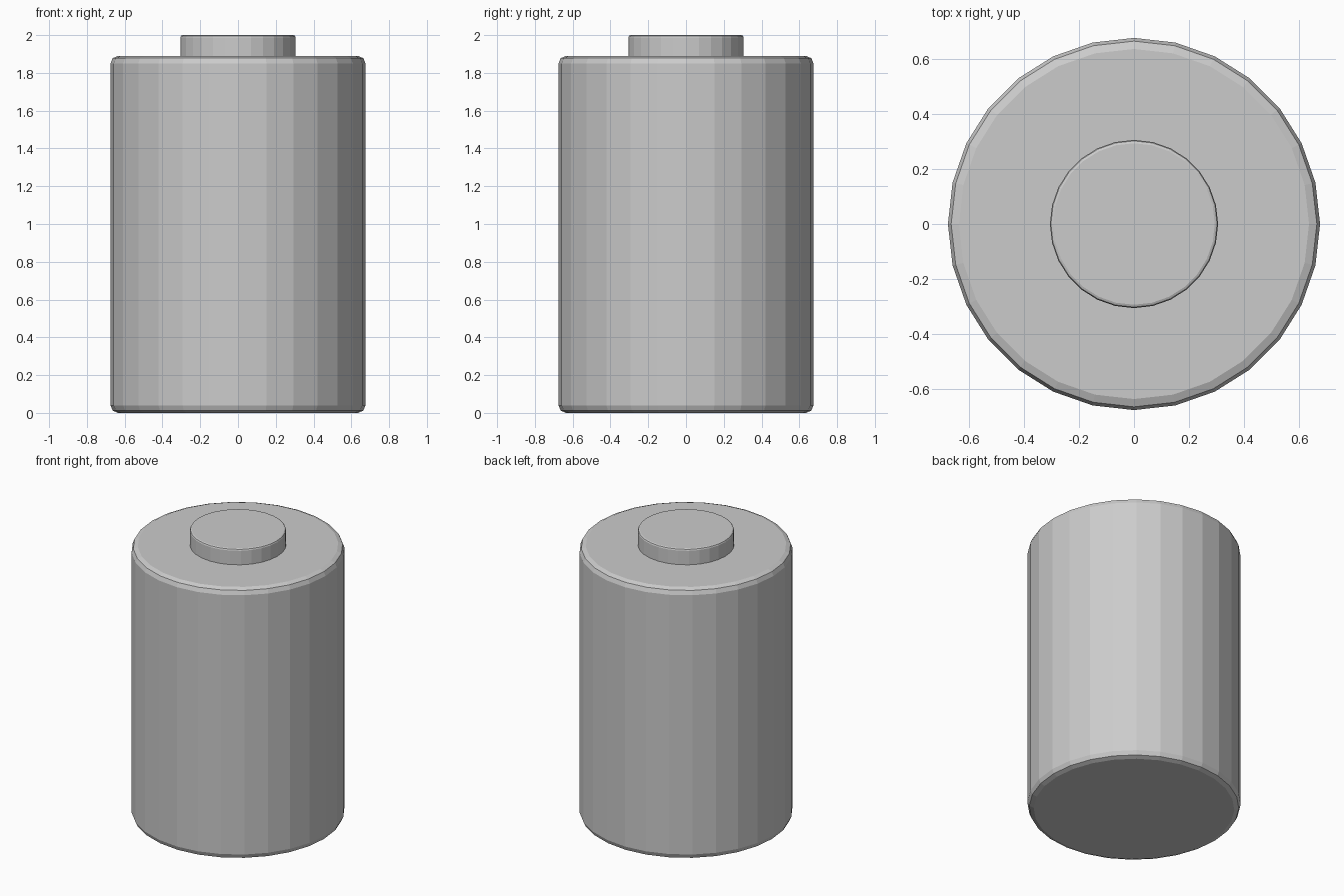
import bpy, bmesh
from math import cos, sin, pi

if "Cube" in bpy.data.objects:
    bpy.data.objects.remove(bpy.data.objects["Cube"])

SIDES = 28


def lathe(name, profile):
    """Closed faceted solid turned around z from (radius, z) points, bottom to top."""
    bm = bmesh.new()
    rings = [[bm.verts.new((r * cos(2 * pi * i / SIDES), r * sin(2 * pi * i / SIDES), z))
              for i in range(SIDES)] for r, z in profile]
    for low, high in zip(rings, rings[1:]):
        for i in range(SIDES):
            j = (i + 1) % SIDES
            bm.faces.new((low[i], low[j], high[j], high[i]))
    bm.faces.new(rings[0][::-1])
    bm.faces.new(rings[-1])
    mesh = bpy.data.meshes.new(name)
    bm.to_mesh(mesh)
    bm.free()
    obj = bpy.data.objects.new(name, mesh)
    bpy.context.collection.objects.link(obj)
    return obj


def rounded_rim(radius, z, width, direction):
    """Two-step bevel from the side wall to the end face (direction +1 top, -1 bottom)."""
    k = width * (1 - cos(pi / 4))
    points = [(radius, z - direction * width), (radius - k, z - direction * k), (radius - width, z)]
    return points if direction > 0 else points[::-1]


# Main cylinder with bevelled rims
lathe("battery_body", rounded_rim(0.675, 0.0, 0.04, -1) + rounded_rim(0.675, 1.89, 0.04, 1))

# Raised contact on top, slightly sunk into the body
lathe("top_terminal", [(0.305, 1.87)] + rounded_rim(0.305, 2.0, 0.012, 1))
